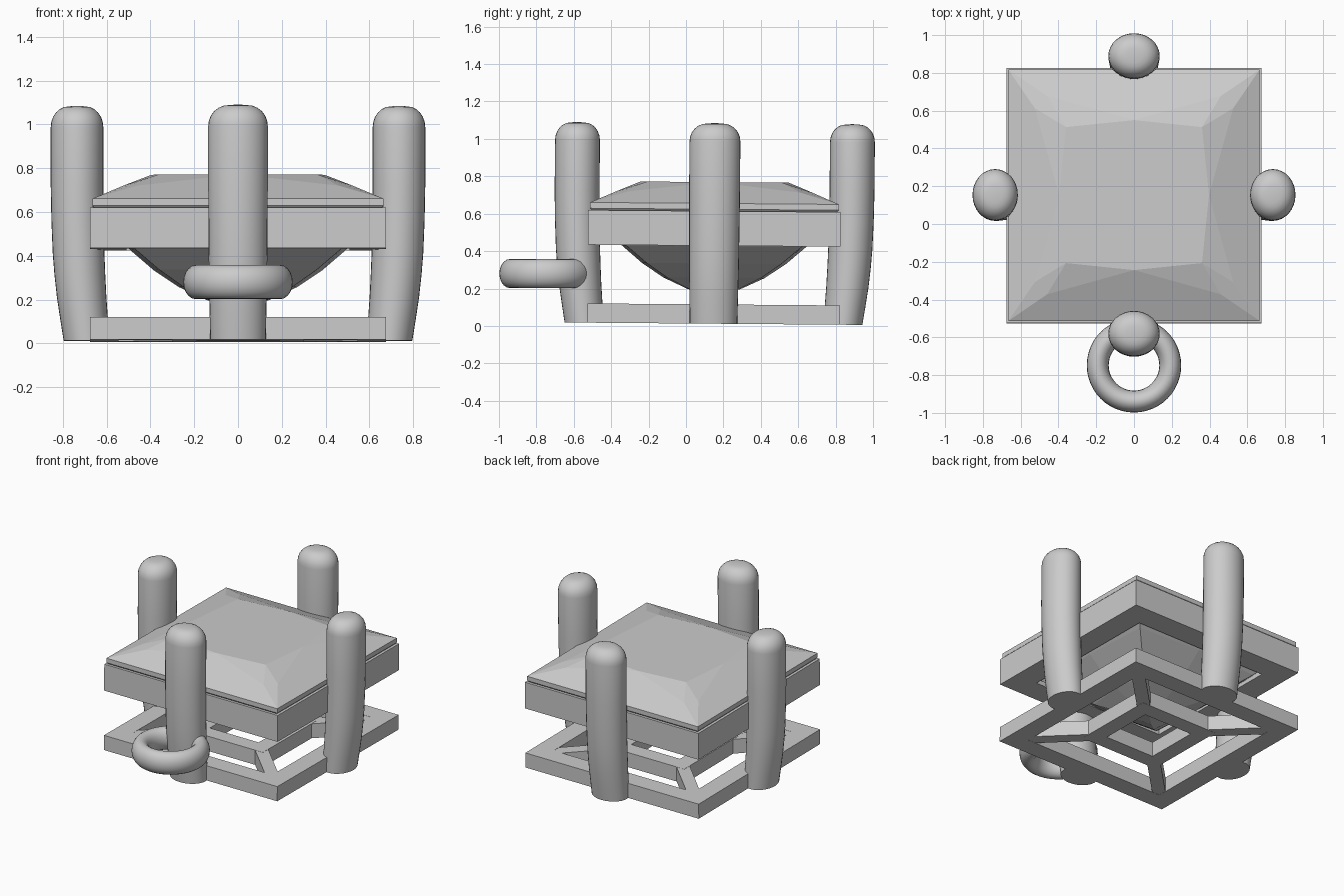
import bpy, bmesh, math
from mathutils import Matrix

if "Cube" in bpy.data.objects:
    bpy.data.objects.remove(bpy.data.objects["Cube"])

CY = 0.147          # middle of the setting along y
LEAN = Matrix.Translation((0, CY, 0.012)) @ Matrix.Rotation(-0.008, 4, 'X')

grey = bpy.data.materials.new("silver_grey")
grey.diffuse_color = (0.6, 0.6, 0.6, 1)
grey.use_nodes = True
grey.node_tree.nodes["Principled BSDF"].inputs["Base Color"].default_value = grey.diffuse_color


def finish(bm, name, matrix=LEAN, smooth=False):
    """Turn a bmesh into a named, placed object."""
    bmesh.ops.recalc_face_normals(bm, faces=bm.faces)
    bm.transform(matrix)
    me = bpy.data.meshes.new(name)
    bm.to_mesh(me)
    bm.free()
    me.materials.append(grey)
    ob = bpy.data.objects.new(name, me)
    bpy.context.collection.objects.link(ob)
    if smooth:
        bpy.ops.object.select_all(action='DESELECT')
        bpy.context.view_layer.objects.active = ob
        ob.select_set(True)
        bpy.ops.object.shade_smooth_by_angle(angle=math.radians(40))
    return ob


def bridge(bm, a, b):
    for i in range(len(a)):
        j = (i + 1) % len(a)
        bm.faces.new((a[i], a[j], b[j], b[i]))


def square_frame(name, outer, inner, z0, z1):
    """Square ring with a rectangular section."""
    bm = bmesh.new()
    loops = [[bm.verts.new((sx * r, sy * r, z))
              for sx, sy in ((1, 1), (-1, 1), (-1, -1), (1, -1))]
             for r, z in ((outer, z0), (outer, z1), (inner, z1), (inner, z0))]
    for i in range(4):
        bridge(bm, loops[i], loops[(i + 1) % 4])
    return finish(bm, name)


# Setting band and openwork base
square_frame("setting_band", 0.675, 0.51, 0.417, 0.602)
square_frame("base_outer_frame", 0.675, 0.545, 0.0, 0.103)
square_frame("base_inner_frame", 0.30, 0.19, 0.0, 0.103)

# Diagonal spokes joining the two base frames
for k in range(4):
    bm = bmesh.new()
    bmesh.ops.create_cube(bm, size=1)
    bm.transform(Matrix.Rotation(math.radians(45 + 90 * k), 4, 'Z')
                 @ Matrix.Translation((0.59, 0, 0.0515))
                 @ Matrix.Diagonal((0.46, 0.085, 0.101, 1)))
    finish(bm, f"base_spoke_{k + 1}")

# Cut stone: faceted crown, girdle and curved pavilion
bm = bmesh.new()
GZ, TZ = 0.643, 0.757


def ring_points(corner, mid, z):
    """Eight points: alternating side middles and corners."""
    pts = []
    for k in range(4):
        rot = Matrix.Rotation(math.pi / 2 * k, 3, 'Z')
        for x, y in ((mid, 0), (corner, corner)):
            p = rot @ Matrix.Identity(3).col[0] * x + rot @ Matrix.Identity(3).col[1] * y
            pts.append(bm.verts.new((p.x, p.y, z)))
    return pts


table = ring_points(0.36, 0.397, TZ)
girdle = ring_points(0.665, 0.665, GZ)
bm.faces.new(table)
stars = []
for k in range(4):
    rot = Matrix.Rotation(math.pi / 2 * k, 4, 'Z')
    pair = []
    for s in (-1, 1):
        v = bm.verts.new((0.525, s * 0.46, 0.704))
        v.co = rot @ v.co
        pair.append(v)
    stars.append(pair)
for k in range(4):
    lo, hi = stars[k]
    nxt = stars[(k + 1) % 4][0]
    mid, cor, prev = table[2 * k], table[2 * k + 1], table[2 * k - 1]
    bm.faces.new((mid, lo, girdle[2 * k - 1], girdle[2 * k], girdle[2 * k + 1], hi))
    bm.faces.new((mid, hi, cor))
    bm.faces.new((mid, prev, lo))
    bm.faces.new((cor, hi, girdle[2 * k + 1], nxt))
previous = girdle
for r, bulge, z in ((0.665, 1, 0.612), (0.585, 1.0, 0.52), (0.47, 1.05, 0.415),
                    (0.36, 1.07, 0.322), (0.25, 1.08, 0.245), (0.13, 1.08, 0.185)):
    ring = ring_points(r, r * bulge, z)
    bridge(bm, previous, ring)
    previous = ring
tip = bm.verts.new((0, 0, 0.155))
for i in range(8):
    bm.faces.new((previous[i], previous[(i + 1) % 8], tip))
finish(bm, "cut_stone")

# Four oval prongs, bowed outward, with rounded tops
PRONG = [(0.0, 0.692, 0.104, 0.127), (0.1, 0.703, 0.109, 0.129),
         (0.2, 0.714, 0.113, 0.131), (0.3, 0.722, 0.116, 0.133),
         (0.4, 0.728, 0.118, 0.134), (0.55, 0.733, 0.119, 0.135),
         (0.7, 0.735, 0.12, 0.136), (0.975, 0.735, 0.12, 0.136)]
for t in range(15, 91, 15):
    a = math.radians(t)
    s = 1 - 0.68 * (1 - math.cos(a))
    PRONG.append((0.975 + 0.095 * math.sin(a), 0.735, 0.12 * s, 0.136 * s))
SIDES = 32
for k, side in enumerate(("right", "back", "left", "front")):
    bm = bmesh.new()
    loops = [[bm.verts.new((c + rx * math.cos(2 * math.pi * i / SIDES),
                            ry * math.sin(2 * math.pi * i / SIDES), z))
              for i in range(SIDES)] for z, c, rx, ry in PRONG]
    for a, b in zip(loops, loops[1:]):
        bridge(bm, a, b)
    bm.faces.new(loops[0])
    top = bm.verts.new((0.735, 0, 1.073))
    for i in range(SIDES):
        bm.faces.new((loops[-1][i], loops[-1][(i + 1) % SIDES], top))
    finish(bm, f"{side}_prong",
           LEAN @ Matrix.Rotation(math.pi / 2 * k, 4, 'Z'), smooth=True)

# Hanging loop on the front prong
bm = bmesh.new()
N, M = 48, 20
loops = []
for i in range(N):
    u = 2 * math.pi * i / N
    loop = []
    for j in range(M):
        v = 2 * math.pi * j / M
        r = 0.192 + 0.058 * math.cos(v)
        loop.append(bm.verts.new((r * math.cos(u), r * math.sin(u), 0.078 * math.sin(v))))
    loops.append(loop)
for i in range(N):
    bridge(bm, loops[i], loops[(i + 1) % N])
finish(bm, "hanging_loop", Matrix.Translation((0, -0.748, 0.28)), smooth=True)
